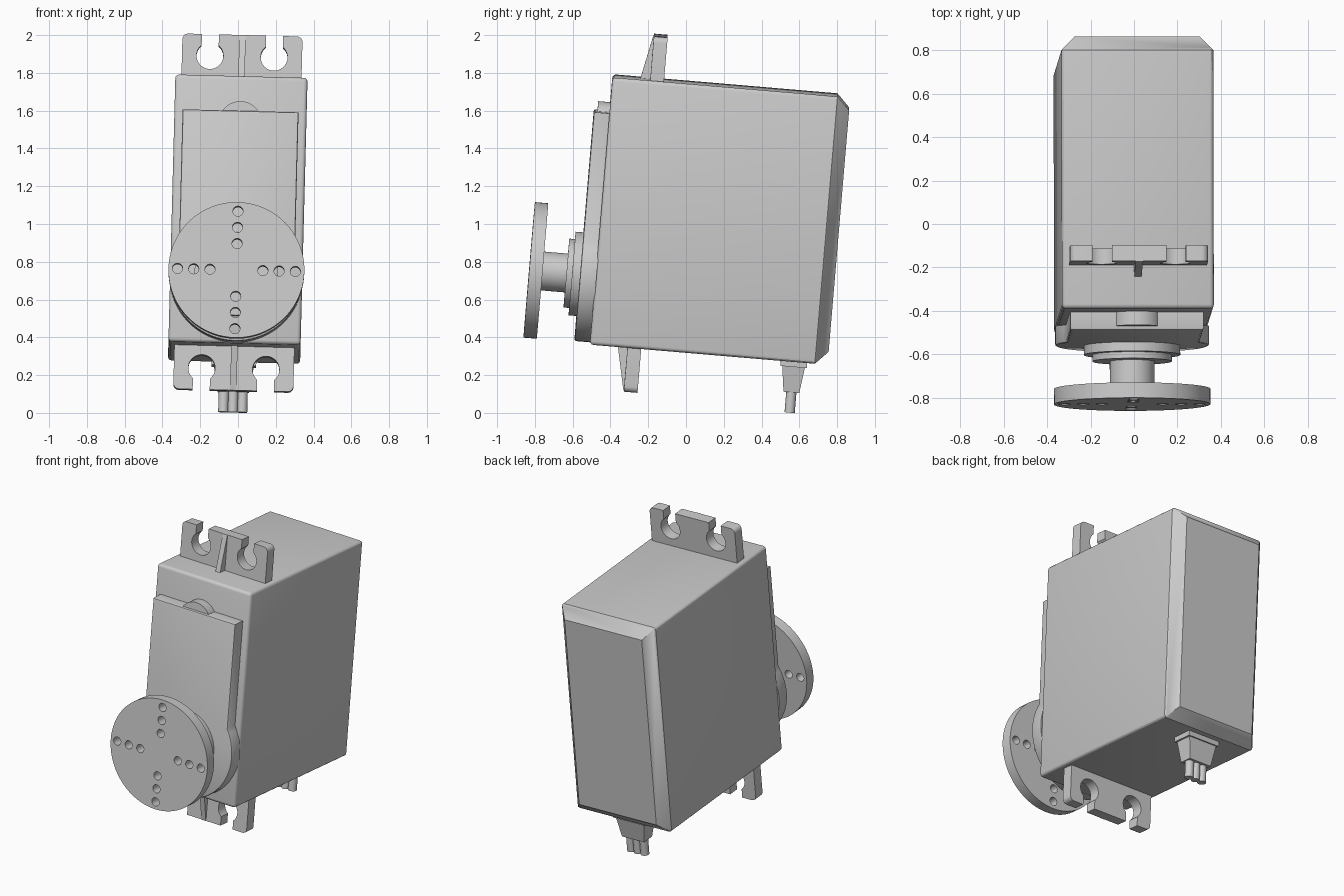
import bpy, bmesh
from math import sin, cos, pi, asin, acos, sqrt, radians
from mathutils import Matrix, Vector

cube = bpy.data.objects.get("Cube")
if cube:
    bpy.data.objects.remove(cube, do_unlink=True)

GREY = (0.6, 0.6, 0.6, 1)
mat = bpy.data.materials.new("light grey plastic")
mat.use_nodes = True
mat.diffuse_color = GREY
mat.node_tree.nodes["Principled BSDF"].inputs["Base Color"].default_value = GREY

# The whole unit leans slightly back and to one side
POSE = (Matrix.Translation((0, -0.449, 1.077))
        @ Matrix.Rotation(radians(1.5), 4, 'Y') @ Matrix.Rotation(radians(-4.85), 4, 'X'))
parts = []


def skin(name, rings, bevel=0, pick=None, segments=3):
    """Closed solid through matching rings of points, with optional rounded edges."""
    bm = bmesh.new()
    loops = [[bm.verts.new(p) for p in ring] for ring in rings]
    n = len(loops[0])
    bm.faces.new(loops[0])
    bm.faces.new(loops[-1])
    for a, b in zip(loops, loops[1:]):
        for i in range(n):
            j = (i + 1) % n
            bm.faces.new((a[i], a[j], b[j], b[i]))
    bmesh.ops.recalc_face_normals(bm, faces=bm.faces)
    if bevel:
        edges = [e for e in bm.edges if pick(*[v.co for v in e.verts])]
        bmesh.ops.bevel(bm, geom=edges, offset=bevel, segments=segments,
                        affect='EDGES', profile=0.5)
    mesh = bpy.data.meshes.new(name)
    bm.to_mesh(mesh)
    bm.free()
    mesh.materials.append(mat)
    ob = bpy.data.objects.new(name, mesh)
    bpy.context.collection.objects.link(ob)
    parts.append(ob)
    return ob


def prism(name, outline, y0, y1, **kw):
    return skin(name, [[(x, y, z) for x, z in outline] for y in (y0, y1)], **kw)


def arc(cx, cz, r, a0, a1, n):
    return [(cx + r * cos(a0 + (a1 - a0) * i / n), cz + r * sin(a0 + (a1 - a0) * i / n))
            for i in range(n + 1)]


def disc(name, cx, cz, r, y0, y1, n=64):
    return prism(name, arc(cx, cz, r, 0, 2 * pi, n)[:-1], y0, y1)


def rect(hx, hy):
    return [(-hx, -hy), (hx, -hy), (hx, hy), (-hx, hy)]


# Case with chamfered back and softened edges
sections = [(0, 0.35, 0.71), (1.195, 0.35, 0.71), (1.263, 0.288, 0.642)]
skin("case", [[(x, y, z) for x, z in rect(hx, hz)] for y, hx, hz in sections],
     bevel=0.02, pick=lambda a, b: min(a.y, b.y) < 0.1)

# Front cover: straight plate running into a round boss
SHAFT_Z, BOSS, HALF = -0.351, 0.355, 0.307
turn = acos(HALF / BOSS)
cover = [(-HALF, 0.518), (HALF, 0.518)] + arc(0, SHAFT_Z, BOSS, turn, -pi - turn, 48)
prism("front_cover", cover, -0.083, 0.005, bevel=0.01, segments=2,
      pick=lambda a, b: max(a.y, b.y) < -0.08)
disc("gear_bump", 0, 0.457, 0.113, -0.064, 0.005)

# Output shaft with stepped collars
disc("outer_collar", 0, SHAFT_Z, 0.222, -0.125, -0.07)
disc("inner_collar", 0, SHAFT_Z, 0.183, -0.155, -0.12)
disc("shaft", 0, SHAFT_Z, 0.103, -0.29, -0.15, 48)

# Round horn with a cross of drilled holes
horn = disc("horn", 0, SHAFT_Z, 0.36, -0.353, -0.282, 80)
for k in range(4):
    for dist in (0.14, 0.226, 0.312):
        a = k * pi / 2
        cutter = disc("drill", dist * cos(a), SHAFT_Z + dist * sin(a), 0.027, -0.4, -0.2, 20)
        parts.remove(cutter)
        cutter.hide_render = True
        mod = horn.modifiers.new("hole", 'BOOLEAN')
        mod.operation, mod.solver, mod.object = 'DIFFERENCE', 'EXACT', cutter
        bpy.context.view_layer.objects.active = horn
        bpy.ops.object.modifier_apply(modifier=mod.name)
        bpy.data.objects.remove(cutter, do_unlink=True)

# Mounting ears with open keyhole slots, one above and one below
TOP, EDGE, SLOT, HOLE, HOLE_X, HOLE_Z = 0.944, 0.318, 0.045, 0.071, 0.17, 0.83
a = asin(SLOT / HOLE)
half = ([(EDGE, 0.69)] + arc(EDGE - 0.03, TOP - 0.03, 0.03, 0, pi / 2, 6)
        + [(HOLE_X + SLOT, TOP)]
        + arc(HOLE_X, HOLE_Z, HOLE, pi / 2 - a, -1.5 * pi + a, 28)
        + [(HOLE_X - SLOT, TOP)])
ear = half + [(-x, z) for x, z in reversed(half)]
rib = [(0.144, 0.69), (0.21, 0.69), (0.21, TOP), (0.198, TOP)]
for label, s in (("upper", 1), ("lower", -1)):
    prism(label + "_ear", [(x, z * s) for x, z in ear], 0.2, 0.273)
    skin(label + "_rib", [[(x, y, z * s) for y, z in rib] for x in (-0.017, 0.017)])

# Cable strain relief and three leads under the case
CABLE_Y = 1.085
steps = [(-0.7, 0.118, 0.07), (-0.742, 0.118, 0.07), (-0.742, 0.105, 0.06), (-0.878, 0.083, 0.042)]
skin("strain_relief", [[(x, CABLE_Y + y, z) for x, y in rect(hx, hy)] for z, hx, hy in steps])
for i, label in enumerate(("right", "middle", "left")):
    ring = arc((i - 1) * 0.05, CABLE_Y, 0.027, 0, 2 * pi, 24)[:-1]
    skin(label + "_lead", [[(x, y, z) for x, y in ring] for z in (-0.87, -0.986)])

# Tilt everything and shade
bpy.ops.object.select_all(action='DESELECT')
for ob in parts:
    ob.data.transform(POSE)
    ob.select_set(True)
bpy.context.view_layer.objects.active = parts[0]
bpy.ops.object.shade_smooth_by_angle(angle=radians(30))
